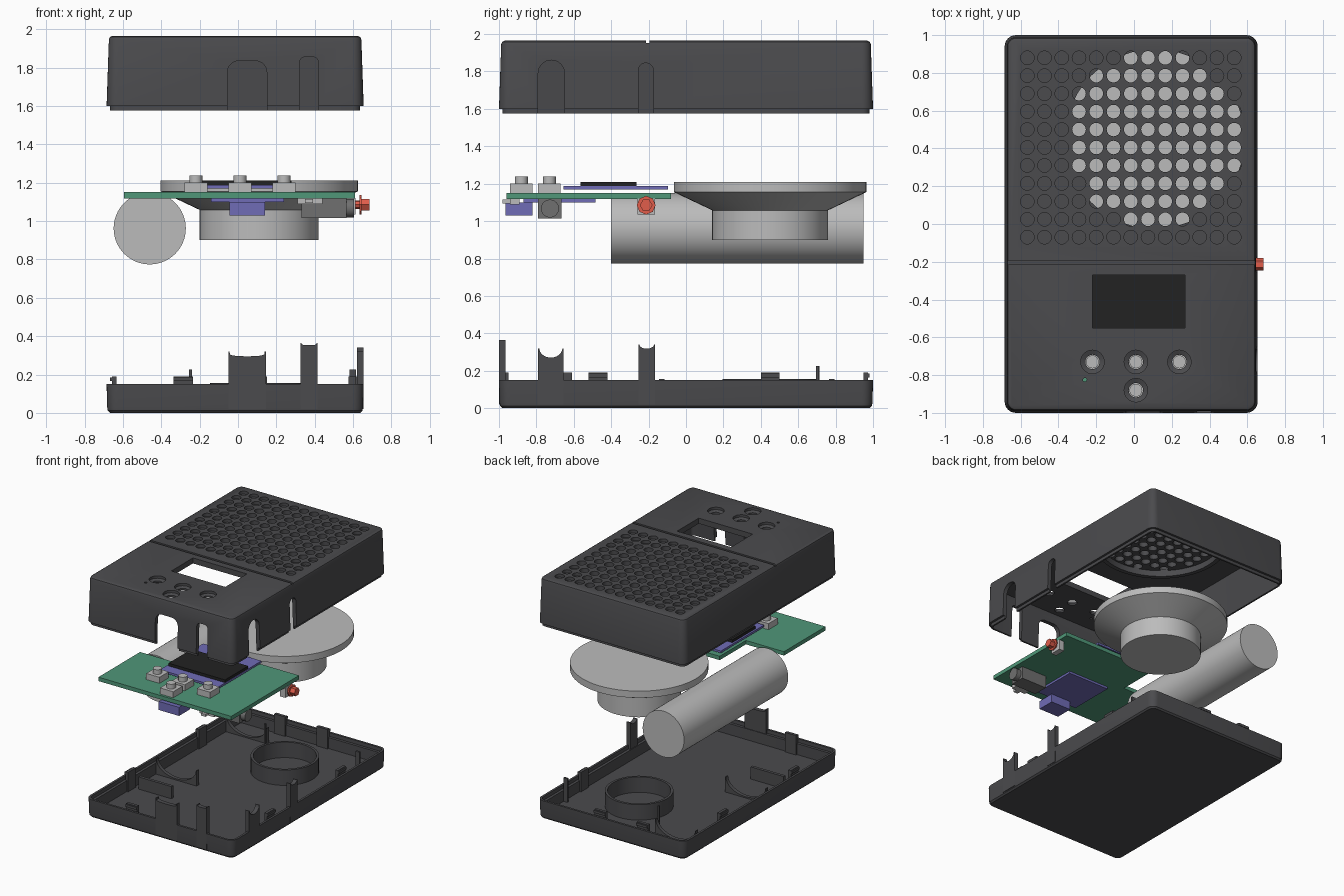
import bpy, bmesh
from math import sin, cos, pi, hypot

cube = bpy.data.objects.get("Cube")
if cube:
    bpy.data.objects.remove(cube, do_unlink=True)


def material(name, rgb):
    m = bpy.data.materials.new(name)
    m.use_nodes = True
    m.diffuse_color = (*rgb, 1)
    m.node_tree.nodes["Principled BSDF"].inputs["Base Color"].default_value = (*rgb, 1)
    return m


CASE = material("charcoal plastic", (0.07, 0.07, 0.075))
SILVER = material("silver", (0.5, 0.5, 0.5))
GREY = material("dark grey", (0.16, 0.16, 0.16))
BLACK = material("screen black", (0.016, 0.016, 0.016))
GREEN = material("board green", (0.08, 0.31, 0.19))
VIOLET = material("module violet", (0.16, 0.15, 0.47))
RED = material("connector red", (0.75, 0.11, 0.07))

# Maps (u, v, along) to the world for each extrusion axis
AXIS = {"X": lambda u, v, w: (w, u, v),
        "Y": lambda u, v, w: (u, w, v),
        "Z": lambda u, v, w: (u, v, w)}


def loft(bm, rings, closed=False):
    loops = [[bm.verts.new(p) for p in ring] for ring in rings]
    pairs = list(zip(loops, loops[1:]))
    if closed:
        pairs.append((loops[-1], loops[0]))
    else:
        bm.faces.new(loops[0])
        bm.faces.new(loops[-1])
    for a, b in pairs:
        for i in range(len(a)):
            j = (i + 1) % len(a)
            bm.faces.new((a[i], a[j], b[j], b[i]))


def prism(bm, pts, axis, lo, hi):
    loft(bm, [[AXIS[axis](u, v, w) for u, v in pts] for w in (lo, hi)])


def box(bm, x, y, z):
    prism(bm, [(x[0], y[0]), (x[1], y[0]), (x[1], y[1]), (x[0], y[1])], "Z", *z)


def lathe(bm, cu, cv, profile, axis="Z", n=48, closed=False):
    loft(bm, [[AXIS[axis](cu + r * cos(2 * pi * i / n), cv + r * sin(2 * pi * i / n), w)
               for i in range(n)] for r, w in profile], closed)


def shell(bm, levels):
    """Rounded rectangles given as (height, inset), joined in order."""
    rings = []
    for z, d in levels:
        r = max(0.06 - d, 0.015)
        hx, hy = 0.67 - d - r, 1 - d - r
        ring = []
        for k, (sx, sy) in enumerate(((1, 1), (-1, 1), (-1, -1), (1, -1))):
            for i in range(7):
                t = (k + i / 6) * pi / 2
                ring.append((-0.015 + sx * hx + r * cos(t), sy * hy + r * sin(t), z))
        rings.append(ring)
    loft(bm, rings)


def finish(name, bm, mat):
    bmesh.ops.recalc_face_normals(bm, faces=bm.faces)
    mesh = bpy.data.meshes.new(name)
    bm.to_mesh(mesh)
    bm.free()
    ob = bpy.data.objects.new(name, mesh)
    bpy.context.collection.objects.link(ob)
    mesh.materials.append(mat)
    return ob


def make(name, mat, fn, *args, **kw):
    bm = bmesh.new()
    fn(bm, *args, **kw)
    return finish(name, bm, mat)


# Top cover shell with a locating lip
cover = make("top_cover", CASE, shell, [
    (1.92, 0.045), (1.575, 0.032), (1.575, 0.018), (1.60, 0.018), (1.60, 0),
    (1.945, 0.012), (1.958, 0.017), (1.965, 0.03)])

# Openings of the cover: grille, button wells, window, groove, port slots
BUTTONS = [(-0.22, -0.73), (0.01, -0.73), (0.24, -0.73), (0.01, -0.88)]
cut = bmesh.new()
for col in range(13):
    for row in range(11):
        x, y = -0.565 + col * 0.0913, 0.88 - row * 0.095
        through = hypot(x - 0.10, y - 0.455) < 0.458
        lathe(cut, x, y, [(0.036, 1.88 if through else 1.94), (0.036, 2)], n=20)
for x, y in BUTTONS:
    lathe(cut, x, y, [(0.038, 1.88), (0.038, 1.935), (0.062, 1.945), (0.062, 2)], n=28)
lathe(cut, -0.26, -0.825, [(0.01, 1.88), (0.01, 2)], n=12)
box(cut, (-0.22, 0.27), (-0.55, -0.27), (1.88, 2))
box(cut, (-0.8, 0.8), (-0.215, -0.195), (1.952, 2))


def slot(bm, lo, hi, top, r, axis, a, b):
    pts = [(lo, 1.5), (hi, 1.5)]
    for c, start in ((hi - r, 0), (lo + r, pi / 2)):
        for i in range(9):
            t = start + i * pi / 16
            pts.append((c + r * cos(t), top - r + r * sin(t)))
    prism(bm, pts, axis, a, b)


slot(cut, -0.055, 0.15, 1.835, 0.06, "Y", -1.1, -0.94)
slot(cut, 0.32, 0.42, 1.855, 0.03, "Y", -1.1, -0.94)
slot(cut, -0.79, -0.65, 1.86, 0.069, "X", 0.59, 0.8)
slot(cut, -0.255, -0.175, 1.845, 0.039, "X", 0.59, 0.8)
cutter = finish("cover_cutter", cut, CASE)
cutter.hide_render = True
mod = cover.modifiers.new("openings", "BOOLEAN")
mod.object, mod.operation, mod.solver = cutter, "DIFFERENCE", "EXACT"
bpy.context.view_layer.objects.active = cover
bpy.ops.object.modifier_apply(modifier=mod.name)
bpy.data.objects.remove(cutter, do_unlink=True)

make("speaker_seat", CASE, lathe, 0.11, 0.45,
     [(0.475, 1.87), (0.51, 1.87), (0.51, 1.93), (0.475, 1.93)], closed=True)

# Bottom tray with stepped rim
make("bottom_tray", CASE, shell, [
    (0, 0.018), (0.012, 0.006), (0.03, 0.003), (0.15, 0), (0.15, 0.018),
    (0.12, 0.018), (0.12, 0.04), (0.03, 0.04)])
make("speaker_ring", CASE, lathe, 0.11, 0.45,
     [(0.235, 0.02), (0.255, 0.02), (0.255, 0.157), (0.235, 0.157)], closed=True)


def saddle(bm, lo, hi, base, top, dip, power, axis, a, b):
    """Upright plate with a hollowed top edge."""
    c, h, m = (lo + hi) / 2, (hi - lo) / 2, 0.006
    pts = [(lo, base), (hi, base), (hi, top)]
    for i in range(17):
        t = pi * i / 16
        pts.append((c + (h - m) * cos(t), top - dip * max(sin(t), 0) ** power))
    pts.append((lo, top))
    prism(bm, pts, axis, a, b)


# Port tabs that close the slots of the cover
make("front_tab_wide", CASE, saddle, -0.05, 0.145, 0.02, 0.32, 0.025, 0.35, "Y", -1, -0.965)
make("front_tab_narrow", CASE, saddle, 0.325, 0.415, 0.02, 0.365, 0.012, 0.4, "Y", -1, -0.965)
make("side_tab_jack", CASE, saddle, -0.79, -0.655, 0.02, 0.32, 0.05, 1, "X", 0.62, 0.655)
make("side_tab_connector", CASE, saddle, -0.255, -0.165, 0.02, 0.34, 0.022, 1, "X", 0.62, 0.655)

# Battery cradles and end stop
for i, y in enumerate((-0.13, 0.78)):
    make(f"battery_cradle_{i + 1}", CASE, saddle, -0.645, -0.275, 0.02, 0.155, 0.115, 1,
         "Y", y - 0.015, y + 0.015)
make("battery_stop", CASE, box, (-0.6, -0.3), (-0.435, -0.41), (0.02, 0.13))

# Snap clips around the rim
bm = bmesh.new()
for y in (-0.47, 0.45):
    for x, s in ((-0.645, -1), (0.615, 1)):
        box(bm, (x - 0.012, x + 0.012), (y - 0.05, y + 0.05), (0.02, 0.19))
        box(bm, sorted((x, x + s * 0.022)), (y - 0.05, y + 0.05), (0.165, 0.185))
for x, y, s in ((-0.285, -0.96, -1), (-0.285, 0.96, 1), (0.1, 0.96, 1)):
    box(bm, (x - 0.05, x + 0.05), (y - 0.012, y + 0.012), (0.02, 0.19))
    box(bm, (x - 0.05, x + 0.05), sorted((y, y + s * 0.022)), (0.165, 0.185))
box(bm, (0.58, 0.615), (0.695, 0.71), (0.02, 0.225))
box(bm, (-0.255, -0.24), (0.7, 0.715), (0.02, 0.225))
box(bm, (0.575, 0.615), (-0.66, -0.61), (0.02, 0.19))
finish("snap_clips", bm, CASE)

# Speaker and battery
make("speaker", SILVER, lathe, 0.11, 0.45,
     [(0.31, 0.9), (0.31, 1.058), (0.515, 1.155), (0.515, 1.21)], n=64)
make("battery", SILVER, lathe, -0.46, 0.962, [(0.188, -0.4), (0.188, 0.95)], "Y", n=64)

# Main board, notched around the battery
make("main_board", GREEN, prism,
     [(-0.595, -0.96), (0.61, -0.96), (0.61, -0.08), (-0.25, -0.08), (-0.25, -0.42),
      (-0.595, -0.42)], "Z", 1.118, 1.15)

# Display and buttons on the upper side
make("display_board", VIOLET, box, (-0.25, 0.28), (-0.655, -0.095), (1.17, 1.187))
make("display_panel", BLACK, box, (-0.235, 0.278), (-0.565, -0.265), (1.187, 1.21))
for i, (x, y) in enumerate(BUTTONS):
    bm = bmesh.new()
    box(bm, (x - 0.06, x + 0.06), (y - 0.06, y + 0.06), (1.15, 1.2))
    lathe(bm, x, y, [(0.034, 1.195), (0.034, 1.238)], n=24)
    finish(f"push_button_{i + 1}", bm, SILVER)

# Parts on the under side
make("charger_board", VIOLET, box, (-0.14, 0.24), (-0.87, -0.485), (1.1, 1.118))
make("charger_port", VIOLET, box, (-0.045, 0.14), (-0.965, -0.82), (1.03, 1.1))
make("slide_switch", SILVER, box, (0.31, 0.44), (-0.94, -0.89), (1.09, 1.12))
make("switch_lever", SILVER, box, (0.35, 0.39), (-0.98, -0.93), (1.095, 1.115))
bm = bmesh.new()
box(bm, (0.33, 0.565), (-0.79, -0.665), (1.015, 1.118))
lathe(bm, -0.7275, 1.067, [(0.048, 0.56), (0.048, 0.605)], "X", n=32)
finish("audio_jack", bm, GREY)

# Side connector
make("connector_base", SILVER, box, (0.565, 0.612), (-0.26, -0.165), (1.035, 1.12))
bm = bmesh.new()
lathe(bm, -0.213, 1.085, [(0.022, 0.6), (0.022, 0.632), (0.05, 0.632), (0.05, 0.643),
                          (0.03, 0.643)], "X", n=8)
lathe(bm, -0.213, 1.085, [(0.034, 0.64), (0.034, 0.685)], "X", n=6)
finish("side_connector", bm, RED)

# Smooth the round parts and keep edges crisp
bpy.ops.object.select_all(action="DESELECT")
for ob in bpy.context.scene.objects:
    if ob.type == "MESH":
        ob.select_set(True)
bpy.ops.object.shade_smooth_by_angle(angle=pi / 6)
